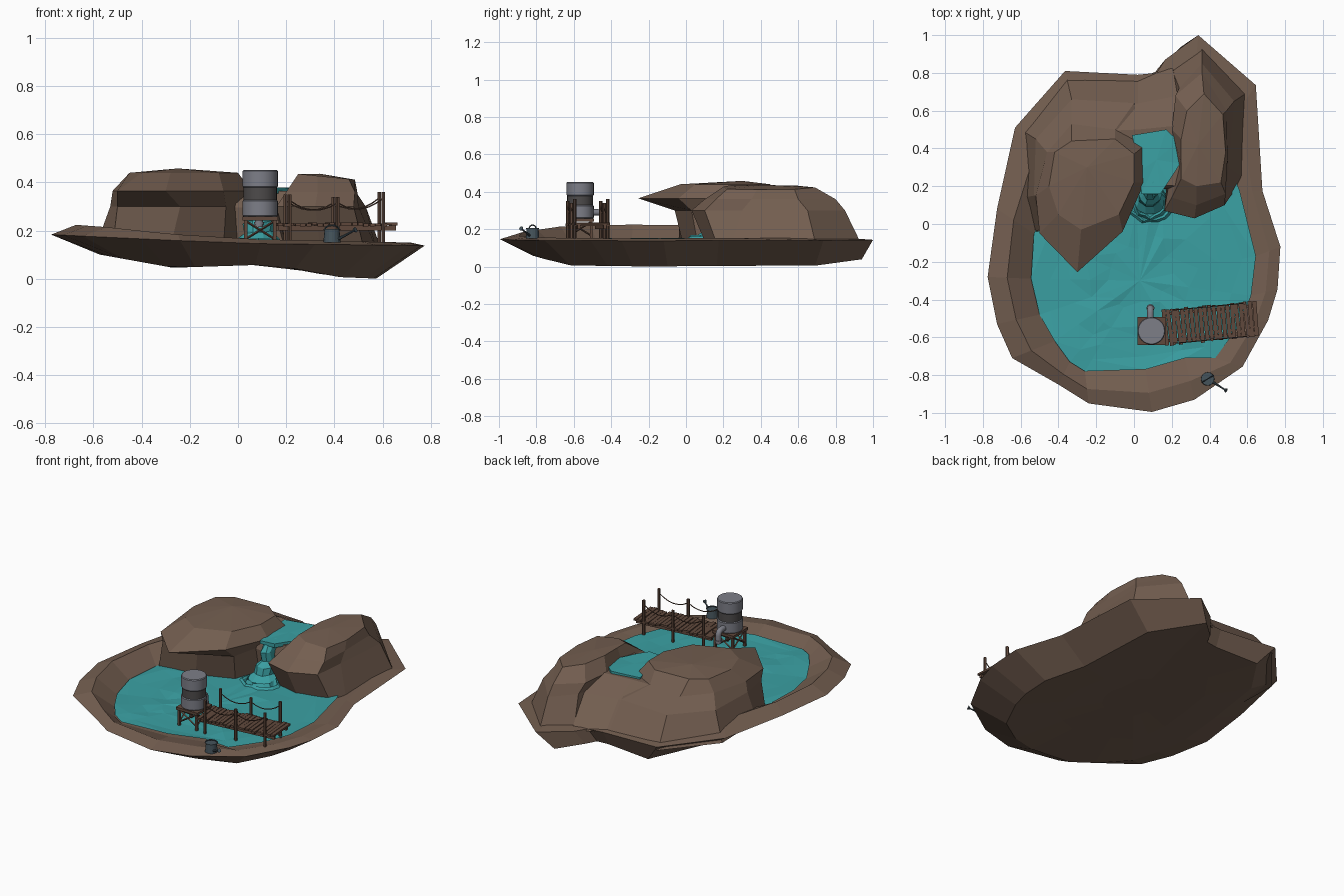
import bpy, bmesh, math, random
from mathutils import Vector, Matrix

if "Cube" in bpy.data.objects:
    bpy.data.objects.remove(bpy.data.objects["Cube"])

random.seed(4)


def material(name, rgb):
    m = bpy.data.materials.new(name)
    m.diffuse_color = (*rgb, 1)
    m.use_nodes = True
    m.node_tree.nodes["Principled BSDF"].inputs["Base Color"].default_value = m.diffuse_color
    return m


ROCK = material("brown rock", (0.172, 0.112, 0.080))
WATER = material("teal water", (0.043, 0.355, 0.368))
WOOD = material("dark wood", (0.118, 0.066, 0.045))
STEEL = material("grey steel", (0.205, 0.210, 0.245))
BAND = material("dark band", (0.075, 0.070, 0.070))
IRON = material("blue grey iron", (0.060, 0.088, 0.105))


def finish(name, bm, mat, smooth=False):
    bmesh.ops.recalc_face_normals(bm, faces=bm.faces[:])
    me = bpy.data.meshes.new(name)
    bm.to_mesh(me)
    bm.free()
    ob = bpy.data.objects.new(name, me)
    bpy.context.collection.objects.link(ob)
    me.materials.append(mat)
    if smooth:
        bpy.ops.object.select_all(action='DESELECT')
        ob.select_set(True)
        bpy.context.view_layer.objects.active = ob
        bpy.ops.object.shade_smooth_by_angle(angle=math.radians(35))
    return ob


def loft(bm, rings, top=None, bottom=True, closed=True):
    """Skin a stack of point rings; top is an optional centre point for the cap."""
    vs = [[bm.verts.new(p) for p in r] for r in rings]
    n = len(vs[0])
    for a, b in zip(vs, vs[1:]):
        for i in range(n if closed else n - 1):
            j = (i + 1) % n
            bm.faces.new((a[i], a[j], b[j], b[i]))
    if bottom:
        bm.faces.new(vs[0])
    if top is not None:
        c = bm.verts.new(top)
        for i in range(n):
            bm.faces.new((vs[-1][i], vs[-1][(i + 1) % n], c))


def beam(bm, a, b, r, sides=6, r2=None):
    a, b = Vector(a), Vector(b)
    d = b - a
    m = Matrix.Translation((a + b) / 2) @ d.to_track_quat('Z', 'Y').to_matrix().to_4x4()
    bmesh.ops.create_cone(bm, cap_ends=True, segments=sides, radius1=r,
                          radius2=r if r2 is None else r2, depth=d.length, matrix=m)


def box(bm, c, size, frame=Matrix(), turn=0):
    m = frame @ Matrix.Translation(c) @ Matrix.Rotation(turn, 4, 'Z') @ Matrix.Diagonal((*size, 1))
    bmesh.ops.create_cube(bm, size=1, matrix=m)


def flat(z, pts):
    return [Vector((x, y, z)) for x, y in pts]


def keel(x):
    """Height of the underside across the width."""
    ks = [(-.8, .14), (-.57, .1), (-.27, .046), (.15, .06), (.4, .008), (.6, 0)]
    for (a, p), (b, q) in zip(ks, ks[1:]):
        if x <= b:
            return p + (q - p) * (x - a) / (b - a)
    return 0


# Island base: outer rim (x, y) and matching pond edge (x, y)
SHORE = [(.34, 1, .3, .5), (.645, .735, .45, .45), (.68, .175, .56, .175), (.775, -.12, .645, -.17),
         (.76, -.345, .62, -.38), (.71, -.51, .555, -.54), (.575, -.755, .43, -.71),
         (.32, -.93, .27, -.71), (.095, -.995, .06, -.77), (-.24, -.95, -.26, -.78),
         (-.4, -.85, -.34, -.73), (-.645, -.71, -.42, -.62), (-.725, -.53, -.5, -.48),
         (-.775, -.28, -.545, -.29), (-.725, .08, -.53, -.05), (-.63, .51, -.4, .2),
         (-.365, .81, -.2, .4), (.02, .79, 0, .45), (.12, .8, .08, .45), (.165, .87, .15, .47)]


def under(k):
    pts = [(x * .74 * k, y * (.94 if y > 0 else .82) * k) for x, y, _, _ in SHORE]
    return [Vector((x, y, keel(x))) for x, y in pts]


rim = [Vector((x, y, .147 - .035 * min(x, 0) - .012 * x)) for x, y, _, _ in SHORE]
lip = [Vector((x + (u - x) * .45, y + (v - y) * .45, .166 - .075 * min(x, 0) - .02 * max(x, 0)))
       for x, y, u, v in SHORE]
edge = [Vector((u, v, .135)) for _, _, u, v in SHORE]
bm = bmesh.new()
loft(bm, [under(.25), under(.6), under(1), rim, lip, edge], top=(0, -.3, .11))
finish("island_base", bm, ROCK)

# Pond surface: rings shrinking to the middle with small waves
bm = bmesh.new()
mid = Vector((.03, -.3, .147))
rings = []
for k in (1.0, .86, .68, .48, .26):
    ring = []
    for p in edge:
        q = mid + (p - mid) * (k + random.uniform(-.04, .04) * (k < 1))
        q.z = .147 + random.uniform(-.006, .006)
        ring.append(q)
    rings.append(ring)
loft(bm, rings, top=mid, bottom=False)
bmesh.ops.triangulate(bm, faces=bm.faces[:])
finish("pond_water", bm, WATER)

# Left overhanging rock
bm = bmesh.new()
loft(bm, [
    flat(.135, [(-.28, -.02), (-.52, -.04), (-.59, .14), (-.6, .5), (-.36, .79), (0, .77), (.06, .45), (0, .22), (-.06, .06)]),
    flat(.30, [(-.24, -.06), (-.5, -.03), (-.53, .15), (-.52, .45), (-.33, .66), (0, .64), (.04, .45), (0, .25), (-.05, .03)]),
    flat(.365, [(-.3, -.255), (-.5, -.05), (-.52, .15), (-.46, .38), (-.33, .53), (-.1, .5), (.05, .41), (.055, .22), (-.06, -.04)]),
    flat(.44, [(-.28, -.03), (-.4, .05), (-.45, .2), (-.42, .38), (-.33, .44), (-.1, .45), (0, .37), (0, .22), (-.08, .05)])],
    top=(-.25, .3, .458))
finish("left_rock", bm, ROCK)

# Right rock, its crown tilted down to the right
bm = bmesh.new()
crown = [(.25, .24), (.33, .2), (.46, .22), (.485, .38), (.47, .58), (.37, .69), (.28, .6), (.25, .45), (.25, .32)]
loft(bm, [
    flat(.135, [(.2, .14), (.34, .1), (.52, .16), (.57, .25), (.59, .69), (.36, .93), (.2, .82), (.19, .5), (.18, .3)]),
    flat(.30, [(.16, .07), (.32, .03), (.48, .1), (.5, .3), (.53, .65), (.36, .85), (.24, .72), (.2, .5), (.2, .3)]),
    flat(.36, [(.2, .14), (.33, .1), (.485, .16), (.495, .35), (.49, .6), (.36, .8), (.22, .68), (.2, .5), (.24, .3)]),
    [Vector((x, y, .435 - .1 * (x - .25))) for x, y in crown]],
    top=(.34, .42, .436))
finish("right_rock", bm, ROCK)

# Channel rock joining the two
bm = bmesh.new()
loft(bm, [
    flat(.135, [(-.1, .22), (.25, .2), (.3, .6), (.2, .84), (.02, .768), (-.2, .775)]),
    flat(.295, [(-.1, .2), (.25, .18), (.3, .5), (.24, .68), (.02, .638), (-.2, .645)]),
    flat(.365, [(-.1, .22), (.25, .2), (.3, .45), (.22, .52), (.02, .5), (-.1, .495)])],
    top=(.1, .36, .36))
finish("channel_rock", bm, ROCK)

# Upper pool
bm = bmesh.new()
pool = [(-.01, .47), (.08, .485), (.17, .5), (.235, .44), (.245, .32), (.18, .22), (.14, .16), (.04, .16), (.03, .28)]
loft(bm, [flat(.355, pool), [p + Vector((0, 0, random.uniform(0, .008))) for p in flat(.373, pool)]],
     top=(.12, .34, .378))
finish("upper_pool", bm, WATER)

# Waterfall: bulging strip swept down a path of (y, z, half width)
bm = bmesh.new()
rings = []
for y, z, w in [(.22, .37, .06), (.16, .365, .05), (.125, .32, .04), (.13, .26, .045),
                (.10, .235, .06), (.09, .19, .065), (.05, .152, .1)]:
    rings.append([Vector((.085 + w * math.cos(a) + random.uniform(-.008, .008),
                          y + .07 - .07 * math.sin(a), z + random.uniform(-.01, .01)))
                  for a in [math.pi * i / 5 for i in range(6)]])
loft(bm, rings, bottom=False, closed=False)
finish("waterfall", bm, WATER)

# Splash ripples at the foot
bm = bmesh.new()
for r0, h in [(.075, .02), (.105, .01)]:
    n = 16
    jit = [random.uniform(.85, 1.15) for _ in range(n)]
    loft(bm, [[Vector((.085 + r * jit[i] * math.cos(math.tau * i / n),
                       .11 + r * jit[i] * math.sin(math.tau * i / n), z))
               for i in range(n)] for r, z in [(r0 + .014, .145), (r0, .15 + h), (r0 - .014, .145)]],
         bottom=False)
finish("splash_ripples", bm, WATER)

# Dock: slightly turned frame with planks, rails, posts and ropes
frame = Matrix.Translation((.405, -.525, 0)) @ Matrix.Rotation(math.radians(5.5), 4, 'Z')
bm = bmesh.new()
N = 21
for i in range(N):
    box(bm, (-.24 + .48 * i / (N - 1), random.uniform(-.004, .004), .226 + random.uniform(-.003, .003)),
        (.0215, .185 + random.uniform(-.012, .008), .012), frame, random.uniform(-.03, .03))
finish("dock_planks", bm, WOOD)
bm = bmesh.new()
for s in (-1, 1):
    box(bm, (0, s * .07, .211), (.49, .016, .02), frame)
finish("dock_rails", bm, WOOD)
posts, ropes = bmesh.new(), bmesh.new()
for s in (-1, 1):
    tops = []
    for x, h in [(-.2, .35), (0, .34), (.19, .36)]:
        beam(posts, frame @ Vector((x, s * .088, .13)), frame @ Vector((x, s * .088, h)), .009, 6)
        tops.append(Vector((x, s * .088, h - .025)))
    for a, b in zip(tops, tops[1:]):
        pts = [frame @ (a.lerp(b, t / 6) - Vector((0, 0, .14 * (t / 6) * (1 - t / 6)))) for t in range(7)]
        for p, q in zip(pts, pts[1:]):
            beam(ropes, p, q, .003, 5)
finish("dock_posts", posts, WOOD)
finish("dock_ropes", ropes, WOOD)

# Tank stand: legs, cross braces and deck
TX, TY = .092, -.566
bm = bmesh.new()
corners = [Vector((TX + sx * .06, TY + sy * .06, 0)) for sx, sy in [(-1, -1), (1, -1), (1, 1), (-1, 1)]]
lo, hi = Vector((0, 0, .165)), Vector((0, 0, .24))
for i, c in enumerate(corners):
    d = corners[(i + 1) % 4]
    box(bm, c + Vector((0, 0, .19)), (.014, .014, .12))
    beam(bm, c + lo, d + hi, .005, 4)
    beam(bm, c + hi, d + lo, .005, 4)
box(bm, (TX, TY, .25), (.148, .148, .016))
finish("tank_stand", bm, WOOD)

# Tank: two steel drums around a darker band
bm = bmesh.new()
for z0, z1 in [(.258, .328), (.378, .452)]:
    prof = [(.069, z0), (.073, z0 + .005), (.073, z1 - .005), (.069, z1)]
    loft(bm, [[Vector((TX + r * math.cos(math.tau * i / 32), TY + r * math.sin(math.tau * i / 32), z))
               for i in range(32)] for r, z in prof], top=(TX, TY, z1))
finish("tank_drums", bm, STEEL, True)
bm = bmesh.new()
beam(bm, (TX, TY, .32), (TX, TY, .385), .069, 32)
finish("tank_band", bm, BAND, True)

# Outlet pipe with elbow
bm = bmesh.new()
path = [(TY + .05, .29, 0)] + [(-.47 + .025 * math.sin(a), .265 + .025 * math.cos(a), a)
                               for a in [math.pi / 2 * i / 5 for i in range(6)]] + [(-.445, .215, math.pi / 2)]
loft(bm, [[Vector((TX - .005 + .017 * math.cos(t), y + .017 * math.sin(t) * math.sin(a),
                   z + .017 * math.sin(t) * math.cos(a)))
           for t in [math.tau * i / 14 for i in range(14)]] for y, z, a in path], top=(TX - .005, -.445, .215))
beam(bm, (TX - .005, -.445, .236), (TX - .005, -.445, .226), .021, 14)
finish("outlet_pipe", bm, STEEL, True)

# Watering can: body, spout, rose and hoop handle
bm = bmesh.new()
C = Vector((.39, -.82, 0))
beam(bm, C + Vector((0, 0, .15)), C + Vector((0, 0, .206)), .036, 16, .031)
beam(bm, C + Vector((0, 0, .2)), C + Vector((0, 0, .206)), .035, 16)
beam(bm, C + Vector((.025, -.015, .165)), C + Vector((.088, -.055, .198)), .007, 8, .004)
beam(bm, C + Vector((.086, -.054, .197)), C + Vector((.098, -.062, .204)), .004, 8, .012)
arc = [C + Vector((.03 * math.cos(a), .018 * math.cos(a), .204 + .018 * math.sin(a)))
       for a in [math.pi * i / 8 for i in range(9)]]
for p, q in zip(arc, arc[1:]):
    beam(bm, p, q, .0035, 6)
finish("watering_can", bm, IRON)
